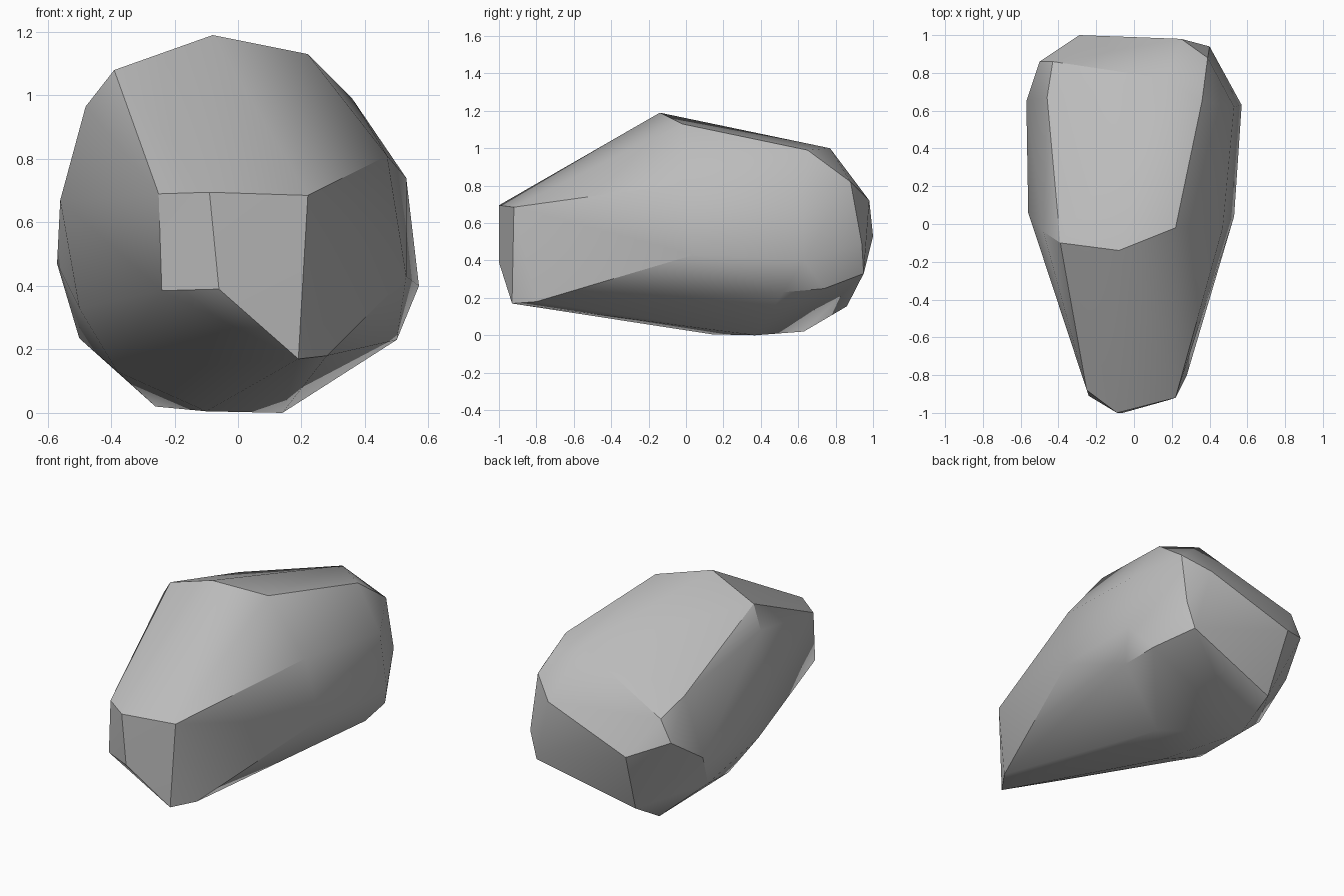
import bpy
import bmesh
import math
from mathutils import Vector

# Remove the default cube only
default_cube = bpy.data.objects.get("Cube")
if default_cube:
    bpy.data.objects.remove(default_cube, do_unlink=True)


def make_material(name, color):
    material = bpy.data.materials.new(name)
    material.use_nodes = True
    material.diffuse_color = color
    shader = next(n for n in material.node_tree.nodes if n.type == "BSDF_PRINCIPLED")
    shader.inputs["Base Color"].default_value = color
    shader.inputs["Roughness"].default_value = 0.9
    return material


def make_boulder(name, corner_groups, material, sharp_angle):
    """Wrap a convex skin around the given corners."""
    mesh = bpy.data.meshes.new(name)
    bm = bmesh.new()
    for group in corner_groups:
        for corner in group:
            bm.verts.new(Vector(corner))
    hull = bmesh.ops.convex_hull(bm, input=bm.verts, use_existing_faces=False)
    loose = [v for v in bm.verts if not v.link_faces]
    bmesh.ops.delete(bm, geom=loose, context="VERTS")
    bmesh.ops.recalc_face_normals(bm, faces=bm.faces)
    bm.to_mesh(mesh)
    bm.free()
    mesh.materials.append(material)

    boulder = bpy.data.objects.new(name, mesh)
    bpy.context.collection.objects.link(boulder)
    bpy.ops.object.select_all(action="DESELECT")
    boulder.select_set(True)
    bpy.context.view_layer.objects.active = boulder
    bpy.ops.object.shade_smooth_by_angle(angle=sharp_angle)
    return boulder


# Narrow chiselled nose at the front
nose = [(-.25, -.88, .69), (-.09, -1, .695), (.22, -.92, .685),
        (.19, -.93, .17), (-.06, -1, .39), (-.24, -.91, .385), (.28, -.8, .18)]

# Crown sloping down toward the rear
crown = [(-.39, -.1, 1.08), (-.08, -.14, 1.19), (.22, -.02, 1.13),
         (-.48, -.04, .965), (.36, .65, .99), (.17, .77, 1), (-.46, .67, .83)]

# Bulging left flank
left_flank = [(.47, -.02, .81), (.53, .04, .43), (.53, .62, .74),
              (.57, .63, .4), (.5, .52, .23), (.48, .74, .25)]

# Bulging right flank
right_flank = [(-.56, .06, .67), (-.57, .65, .47), (-.5, .01, .33), (-.5, .5, .235)]

# Blunt rear end
rear = [(.39, .88, .82), (.25, .98, .72), (.4, .94, .49), (.35, .95, .33),
        (-.29, 1, .53), (-.43, .86, .75), (-.5, .86, .62), (-.26, .86, .155)]

# Shallow keel on the ground
underside = [(.14, .37, 0), (-.1, .14, .005), (-.26, .63, .02), (-.38, .13, .13)]

stone_gray = make_material("stone_gray", (0.5, 0.5, 0.5, 1))
make_boulder("boulder", [nose, crown, left_flank, right_flank, rear, underside],
             stone_gray, math.radians(30))
